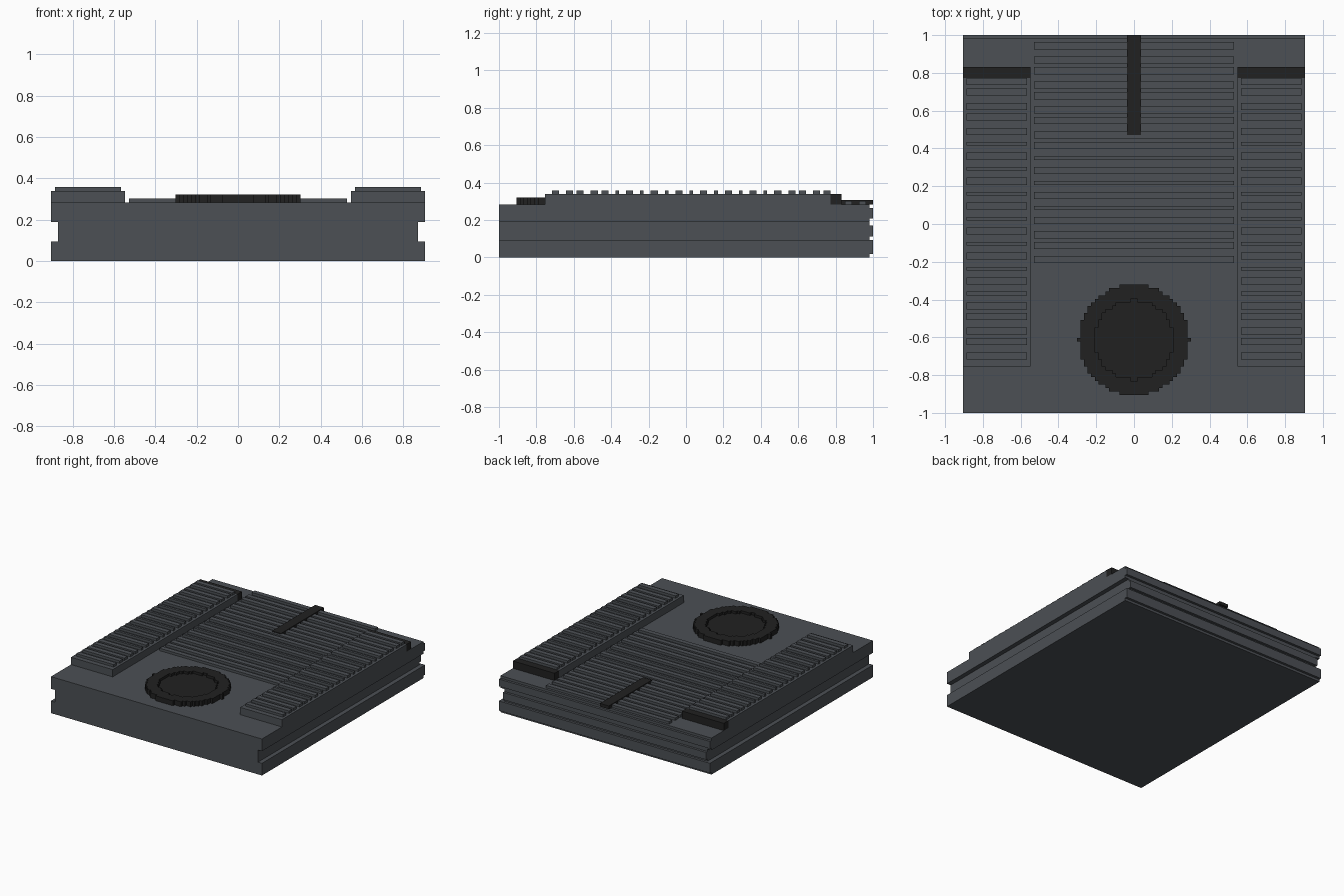
import bpy, bmesh, math

cube = bpy.data.objects.get("Cube")
if cube:
    bpy.data.objects.remove(cube, do_unlink=True)

U = 2 / 106  # one block unit; every part snaps to this step


def material(name, rgb):
    m = bpy.data.materials.new(name)
    m.use_nodes = True
    m.diffuse_color = (*rgb, 1)
    m.node_tree.nodes["Principled BSDF"].inputs["Base Color"].default_value = (*rgb, 1)
    return m


GREY = material("slate grey", (0.072, 0.080, 0.090))
BLACK = material("soft black", (0.015, 0.015, 0.015))


def finish(name, bm, mat):
    bmesh.ops.recalc_face_normals(bm, faces=bm.faces)
    mesh = bpy.data.meshes.new(name)
    bm.to_mesh(mesh)
    bm.free()
    mesh.materials.append(mat)
    ob = bpy.data.objects.new(name, mesh)
    bpy.context.collection.objects.link(ob)
    return ob


def add_box(bm, x, y, z):
    """Box from unit ranges; y counts from the front edge."""
    verts = bmesh.ops.create_cube(bm, size=1)["verts"]
    for v in verts:
        v.co.x = (x[0] if v.co.x < 0 else x[1]) * U
        v.co.y = (y[0] if v.co.y < 0 else y[1]) * U - 1
        v.co.z = (z[0] if v.co.z < 0 else z[1]) * U


def boxes(name, mat, *ranges):
    bm = bmesh.new()
    for r in ranges:
        add_box(bm, *r)
    return finish(name, bm, mat)


def round_plate(name, mat, keep, z0, z1, cy):
    """Stepped round plate: keep grid cells by squared radius, then extrude."""
    bm = bmesh.new()
    n = 17
    rows = [[bm.verts.new(((i - n) * U, (j - n - 0.5 + cy) * U - 1, z0 * U))
             for i in range(2 * n + 1)] for j in range(2 * n + 2)]
    for j in range(2 * n + 1):
        for i in range(2 * n):
            if keep((i - n + 0.5) ** 2 + (j - n) ** 2):
                bm.faces.new((rows[j][i], rows[j][i + 1], rows[j + 1][i + 1], rows[j + 1][i]))
    bmesh.ops.delete(bm, geom=[v for v in bm.verts if not v.link_faces], context='VERTS')
    out = bmesh.ops.extrude_face_region(bm, geom=bm.faces[:])
    for v in out["geom"]:
        if isinstance(v, bmesh.types.BMVert):
            v.co.z = z1 * U
    bmesh.ops.dissolve_limit(bm, angle_limit=0.01, verts=bm.verts, edges=bm.edges)
    finish(name, bm, mat)


# Base slab: one profile with side grooves, swept front to back
half = [(48, 0), (48, 5), (46.2, 5), (46.2, 10), (48, 10), (48, 15)]
profile = half + [(-x, z) for x, z in reversed(half)]
bm = bmesh.new()
face = bm.faces.new([bm.verts.new((x * U, -1, z * U)) for x, z in profile])
out = bmesh.ops.extrude_face_region(bm, geom=[face])
for v in out["geom"]:
    if isinstance(v, bmesh.types.BMVert):
        v.co.y = 105 * U - 1
finish("base_slab", bm, GREY)

# Horizontal strips on the back edge
boxes("back_strips", GREY,
      ((-48, 48), (105, 106), (1, 5)),
      ((-46.2, 46.2), (105, 106), (6, 9)),
      ((-48, 48), (105, 106), (11, 14)))

# Ribbed centre deck, alternating three and four unit steps
ribs = []
for k in range(18):
    row = math.ceil(2 + 3.5 * k)
    width = 1 if k % 2 and 32 < row < 50 else 2
    ribs.append(((-28, 28), (106 - row - width, 106 - row), (15, 16)))
boxes("centre_ribs", GREY, *ribs)

# Side rails with ribs and a black end block
for side, s in (("left", 1), ("right", -1)):
    def span(a, b):
        return tuple(sorted((s * a, s * b)))
    boxes(side + "_rail", GREY, (span(29, 48), (13, 94), (15, 18)))
    ribs = []
    for k in range(23):
        n = math.ceil(15 + 3.5 * k)
        width = 1 if k % 2 and 32 < n < 76 else 2
        ribs.append((span(30, 47), (n, min(n + width, 94)), (18, 19)))
    boxes(side + "_rail_ribs", GREY, *ribs)
    boxes(side + "_end_block", BLACK, (span(29, 48), (94, 97), (15, 18)))

# Black bar over the rear of the deck
boxes("centre_bar", BLACK, ((-2, 2), (78, 106), (15, 16.3)))

# Round hatch: raised rim around a lower plate
round_plate("hatch_rim", BLACK, lambda d: 121.3 < d <= 241, 15, 17, 20.5)
round_plate("hatch_plate", BLACK, lambda d: d <= 121.3, 15, 16, 20.5)
